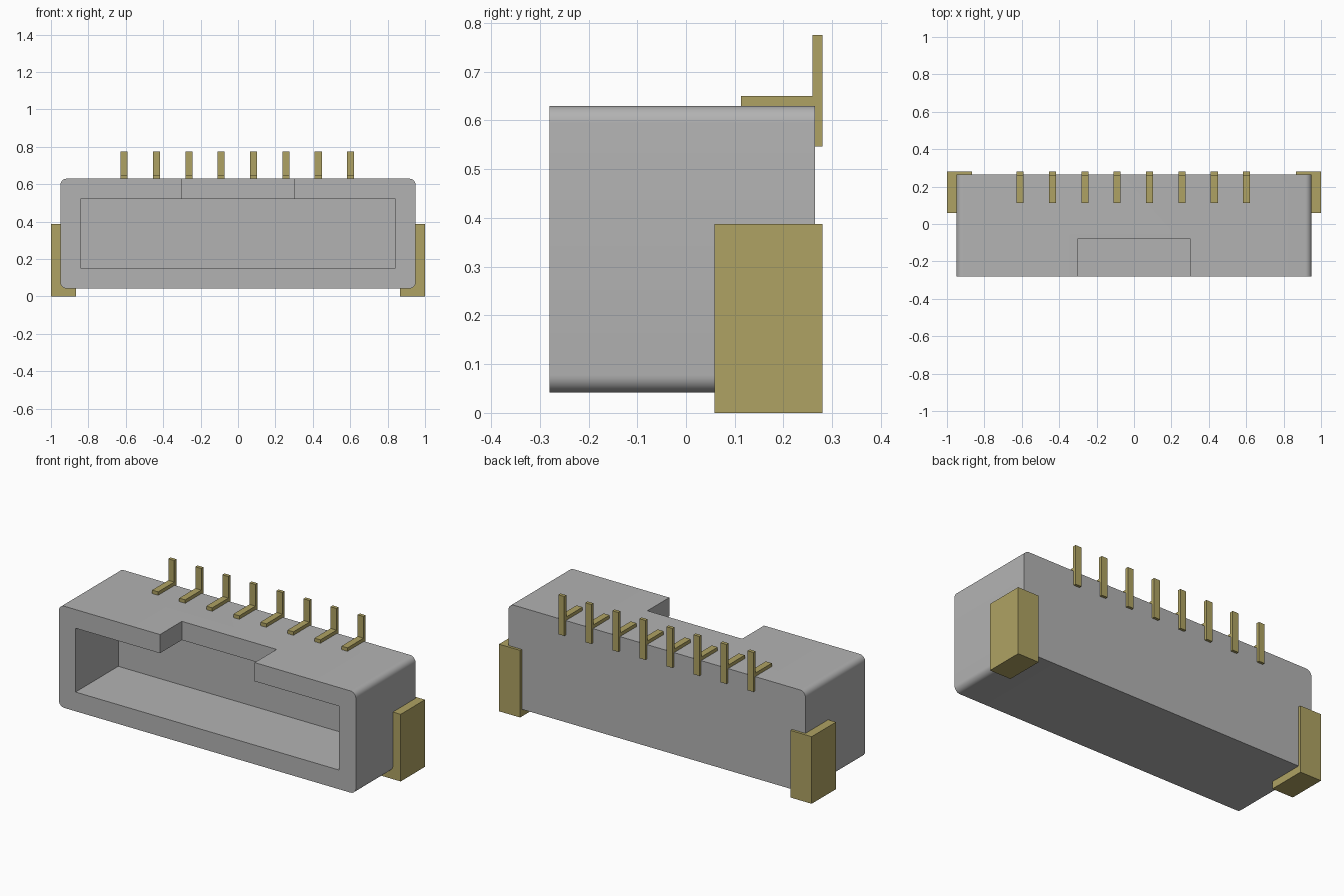
import bpy
import bmesh

cube = bpy.data.objects.get("Cube")
if cube:
    bpy.data.objects.remove(cube, do_unlink=True)


def material(name, rgb):
    mat = bpy.data.materials.new(name)
    mat.use_nodes = True
    mat.diffuse_color = (*rgb, 1)
    mat.node_tree.nodes["Principled BSDF"].inputs["Base Color"].default_value = (*rgb, 1)
    return mat


grey = material("grey plastic", (0.45, 0.45, 0.45))
gold = material("dull gold metal", (0.43, 0.365, 0.125))


def finish(bm, name, mat):
    bmesh.ops.recalc_face_normals(bm, faces=bm.faces)
    mesh = bpy.data.meshes.new(name)
    bm.to_mesh(mesh)
    bm.free()
    mesh.materials.append(mat)
    obj = bpy.data.objects.new(name, mesh)
    bpy.context.collection.objects.link(obj)
    return obj


def box(name, x, y, z, mat, radius=0):
    """Box from (min, max) ranges; radius rounds the edges running along y."""
    bm = bmesh.new()
    bmesh.ops.create_cube(bm, size=1)
    for v in bm.verts:
        v.co = [r[0] if c < 0 else r[1] for c, r in zip(v.co, (x, y, z))]
    if radius:
        edges = [e for e in bm.edges
                 if abs(e.verts[0].co.y - e.verts[1].co.y) > 0.1]
        bmesh.ops.bevel(bm, geom=edges, offset=radius, segments=8,
                        profile=0.5, affect='EDGES')
    return finish(bm, name, mat)


def l_pin(name, x, width):
    """Pin with a vertical blade and a foot lying on the housing."""
    profile = [(0.113, 0.62), (0.26, 0.62), (0.26, 0.547), (0.28, 0.547),
               (0.28, 0.775), (0.26, 0.775), (0.26, 0.65), (0.113, 0.65)]
    bm = bmesh.new()
    face = bm.faces.new([bm.verts.new((x - width / 2, y, z)) for y, z in profile])
    ext = bmesh.ops.extrude_face_region(bm, geom=[face])
    bmesh.ops.translate(bm, vec=(width, 0, 0), verts=[
        g for g in ext["geom"] if isinstance(g, bmesh.types.BMVert)])
    return finish(bm, name, gold)


# Housing with front cavity and top key slot
housing = box("housing", (-0.95, 0.95), (-0.28, 0.265), (0.042, 0.63), grey, 0.035)
cutters = [
    box("cavity_cutter", (-0.843, 0.843), (-0.4, 0.11), (0.153, 0.522), grey),
    box("key_slot_cutter", (-0.303, 0.303), (-0.4, -0.08), (0.4, 0.8), grey),
]
bpy.ops.object.select_all(action='DESELECT')
housing.select_set(True)
bpy.context.view_layer.objects.active = housing
for cutter in cutters:
    cutter.hide_render = True
    mod = housing.modifiers.new(cutter.name, 'BOOLEAN')
    mod.operation = 'DIFFERENCE'
    mod.solver = 'EXACT'
    mod.object = cutter
    bpy.ops.object.modifier_apply(modifier=mod.name)
for cutter in cutters:
    bpy.data.objects.remove(cutter, do_unlink=True)
bpy.ops.object.shade_smooth_by_angle()

# Mounting tabs wrapping the rear lower corners
for side, sign in (("left", 1), ("right", -1)):
    x = sorted((sign * 0.865, sign * 1.0))
    box(f"{side}_mounting_tab", x, (0.058, 0.28), (0, 0.388), gold)

# Row of contact pins
for i in range(8):
    l_pin(f"contact_pin_{i + 1}", -0.609 + 0.173 * i, 0.038)
